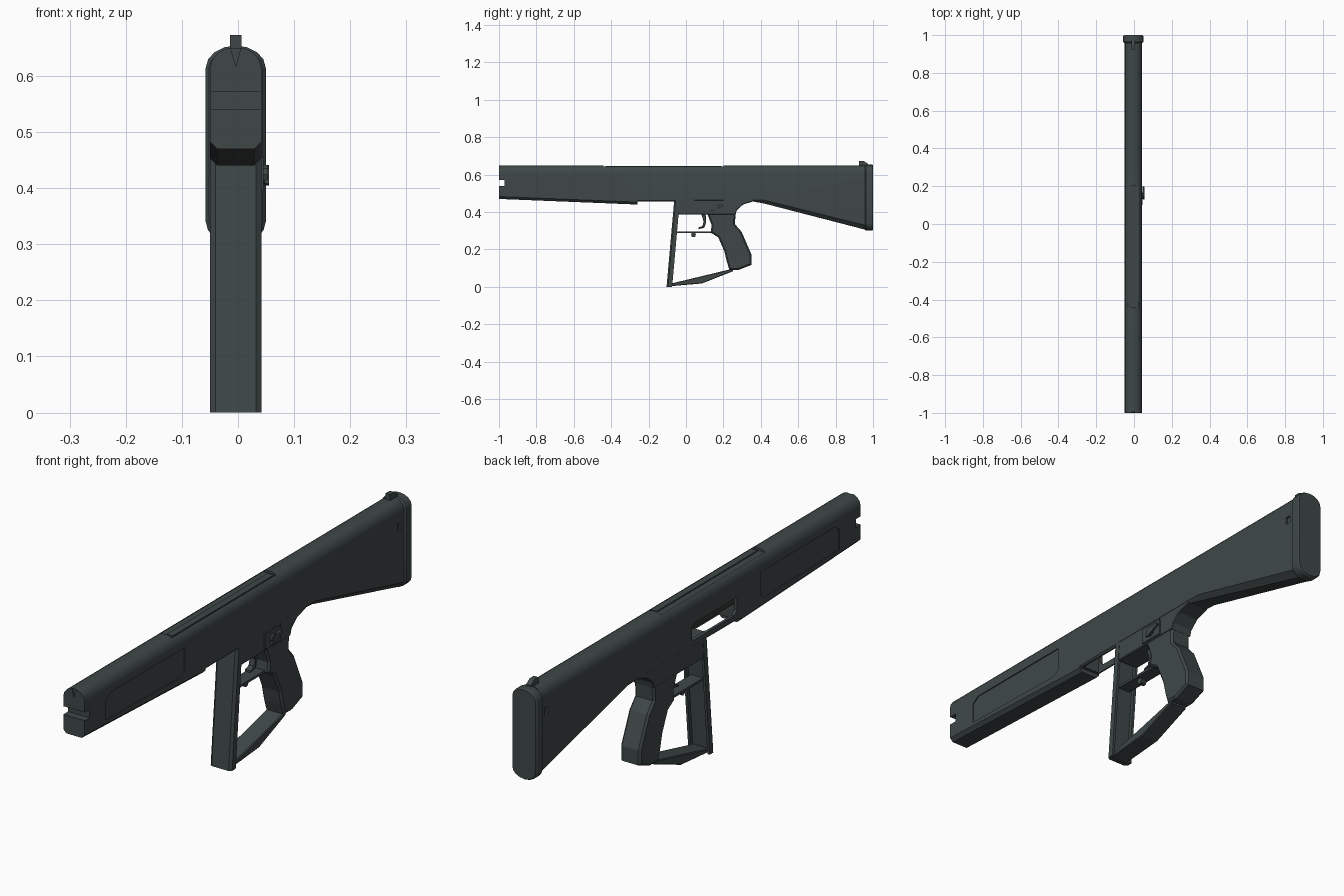
import bpy, bmesh, math
from mathutils import Vector

cube = bpy.data.objects.get("Cube")
if cube:
    bpy.data.objects.remove(cube, do_unlink=True)

CX = -0.004      # centre line of the body
HALF = 0.046     # half width of the body


def material(name, colour):
    mat = bpy.data.materials.new(name)
    mat.use_nodes = True
    mat.diffuse_color = colour
    mat.node_tree.nodes["Principled BSDF"].inputs["Base Color"].default_value = colour
    return mat


body_mat = material("dark_blue_grey", (0.050, 0.064, 0.064, 1))
bolt_mat = material("dark_neutral_grey", (0.036, 0.036, 0.035, 1))


def finish(name, bm):
    bmesh.ops.recalc_face_normals(bm, faces=bm.faces)
    mesh = bpy.data.meshes.new(name)
    bm.to_mesh(mesh)
    bm.free()
    mesh.materials.append(body_mat)
    obj = bpy.data.objects.new(name, mesh)
    bpy.context.collection.objects.link(obj)
    return obj


def loft(name, rings):
    """Skin a list of equal-length closed rings and cap both ends."""
    bm = bmesh.new()
    loops = [[bm.verts.new(p) for p in ring] for ring in rings]
    n = len(loops[0])
    for a, b in zip(loops, loops[1:]):
        for i in range(n):
            j = (i + 1) % n
            bm.faces.new((a[i], a[j], b[j], b[i]))
    bm.faces.new(loops[0])
    bm.faces.new(loops[-1])
    return finish(name, bm)


def side_prism(name, pts, half, cx=CX, chamfer=0):
    """Side profile (y, z) extruded across x, with optional chamfered rims."""
    obj = loft(name, [[(cx + x, y, z) for y, z in pts] for x in (-half, half)])
    if chamfer:
        bm = bmesh.new()
        bm.from_mesh(obj.data)
        rims = [e for e in bm.edges if abs(e.verts[0].co.x - e.verts[1].co.x) < 1e-5]
        bmesh.ops.bevel(bm, geom=rims, offset=chamfer, segments=1, affect='EDGES', clamp_overlap=True)
        bm.to_mesh(obj.data)
        bm.free()
    return obj


def box(name, lo, hi):
    (x0, y0, z0), (x1, y1, z1) = lo, hi
    return side_prism(name, [(y0, z0), (y1, z0), (y1, z1), (y0, z1)], (x1 - x0) / 2, (x0 + x1) / 2)


def cut(obj, cutter):
    mod = obj.modifiers.new("cut", 'BOOLEAN')
    mod.operation = 'DIFFERENCE'
    mod.solver = 'EXACT'
    mod.object = cutter
    cutter.hide_render = True
    bpy.context.view_layer.objects.active = obj
    bpy.ops.object.modifier_apply(modifier=mod.name)
    bpy.data.objects.remove(cutter, do_unlink=True)


def section(y, bottom, top=0.65, low=0.013):
    """Cross-section with a rounded top and chamfered lower corners."""
    r = HALF * 0.85
    arc = [(HALF - r + r * math.cos(a), top - r + r * math.sin(a))
           for a in (math.radians(d) for d in (0, 25, 50, 72, 90))]
    right = [(HALF - low, bottom), (HALF, bottom + low)] + arc
    pts = right + [(-x, z) for x, z in reversed(right)]
    return [(CX + x, y, z) for x, z in pts]


# Receiver and stock
receiver = loft("receiver_and_stock", [
    section(-0.262, 0.456, low=0.005), section(0.36, 0.456, low=0.009),
    section(0.42, 0.445, low=0.018), section(0.957, 0.306, low=0.024)])
# Fore end, deeper toward the rear
fore_end = loft("fore_end", [section(-1, 0.47), section(-0.26, 0.44)])

# Open well underneath, side port on the right, and the bolt behind it
cut(receiver, box("well_cutter", (CX - 0.035, -0.248, 0.40), (CX + 0.035, -0.068, 0.557)))
cut(receiver, box("pocket_cutter", (CX - 0.032, -0.235, 0.476), (CX + 0.033, 0.043, 0.553)))
port = [(-0.24, 0.498), (-0.225, 0.482), (0.036, 0.482), (0.036, 0.533), (0.02, 0.547), (-0.24, 0.547)]
cut(receiver, side_prism("port_cutter", port, 0.035, -0.06))
bolt = box("bolt", (CX - 0.028, -0.252, 0.514), (CX + 0.038, 0.05, 0.562))
bolt.data.materials[0] = bolt_mat

# Slot along the top with a raised strip in it
for part, y0, y1 in ((receiver, -0.30, 0.20), (fore_end, -0.44, -0.20)):
    cut(part, box("slot_cutter", (CX - 0.028, y0, 0.641), (CX + 0.028, y1, 0.70)))
box("top_slot_strip", (CX - 0.002, -0.43, 0.635), (CX + 0.024, 0.19, 0.6455))

# Muzzle slots and the V mark on the front face
cut(fore_end, box("muzzle_cutter", (-0.1, -1.1, 0.54), (0.1, -0.97, 0.572)))
cut(fore_end, loft("mark_cutter", [[(CX - 0.012, y, 0.66), (CX + 0.012, y, 0.66), (CX, y, 0.617)]
                                   for y in (-1.05, -0.996)]))

# Shallow side panels and sling recesses
panel = [(-0.87, 0.492), (-0.41, 0.483), (-0.385, 0.50), (-0.385, 0.59), (-0.84, 0.59), (-0.87, 0.57)]
for s in (-1, 1):
    cut(fore_end, side_prism("panel_cutter", panel, 0.01, CX + s * (HALF + 0.006)))
    cut(receiver, box("sling_cutter", (CX + s * HALF - 0.008, 0.918, 0.54),
                      (CX + s * HALF + 0.008, 0.94, 0.568)))

# Butt pad with rounded ends
pad = []
for y, grow in ((0.957, 0), (0.963, 0.006), (0.994, 0.006), (1.0, 0.002)):
    ring = []
    for mid, start in ((0.614, 0), (0.340, 180)):
        for k in range(9):
            a = math.radians(start + k * 22.5)
            ring.append((CX + (0.0475 + grow) * math.cos(a), y, mid + (0.034 + grow) * math.sin(a)))
    pad.append(ring)
loft("butt_pad", pad)

# Rear sight
side_prism("rear_sight", [(0.925, 0.64), (0.925, 0.673), (0.95, 0.673), (0.972, 0.658), (0.972, 0.64)],
           0.01)

# Trigger housing and pistol grip
side_prism("trigger_housing", [(-0.045, 0.47), (-0.04, 0.387), (0.265, 0.387), (0.272, 0.41),
                               (0.305, 0.44), (0.36, 0.457), (0.36, 0.475)], HALF - 0.001, chamfer=0.003)
side_prism("grip", [(0.11, 0.40), (0.265, 0.40), (0.262, 0.335), (0.297, 0.295), (0.349, 0.175),
                    (0.349, 0.117), (0.28, 0.09), (0.232, 0.09), (0.218, 0.135), (0.205, 0.19),
                    (0.172, 0.265), (0.132, 0.29), (0.137, 0.33)], 0.043, chamfer=0.008)

# Front strap: flat web with side flanges, leaning forward at the foot
top, foot = Vector((-0.063, 0.462)), Vector((-0.104, 0))
outline = [(-HALF, 0.03), (-HALF, 0.008), (-0.036, 0), (0.036, 0), (HALF, 0.008), (HALF, 0.03),
           (0.036, 0.03), (0.036, 0.016), (-0.036, 0.016), (-0.036, 0.03)]
loft("front_strap", [[(CX + x, p.x + d, p.y) for x, d in outline] for p in (foot, top)])

# Lower guard between strap and grip
side_prism("lower_guard", [(-0.09, 0.003), (0.085, 0.018), (0.25, 0.083), (0.25, 0.097), (-0.09, 0.015)],
           0.036, chamfer=0.003)

# Trigger guard, trigger and catch
box("trigger_guard", (CX - 0.026, -0.07, 0.288), (CX + 0.026, 0.145, 0.297))
side_prism("trigger", [(0.082, 0.39), (0.105, 0.39), (0.108, 0.345), (0.097, 0.315), (0.066, 0.309),
                       (0.066, 0.317), (0.088, 0.325), (0.094, 0.35)], 0.013, chamfer=0.002)
catch = [(0.04 + 0.013 * math.cos(k * math.pi / 4), 0.278 + 0.013 * math.sin(k * math.pi / 4))
         for k in range(8)]
side_prism("guard_catch", catch, 0.012)

# Selector plate, hub and lever on the left
x0 = CX + HALF
box("selector_plate", (x0 - 0.004, 0.10, 0.395), (x0 + 0.003, 0.20, 0.455))
hub = [(0.15 + 0.018 * math.cos(k * math.pi / 5), 0.424 + 0.018 * math.sin(k * math.pi / 5))
       for k in range(10)]
side_prism("selector_hub", hub, 0.005, x0 + 0.006)
side_prism("selector_lever", [(0.13, 0.408), (0.143, 0.405), (0.198, 0.432), (0.19, 0.441), (0.15, 0.434)],
           0.004, x0 + 0.0095)

# Smooth only the gentle curves
for name in ("receiver_and_stock", "fore_end", "butt_pad"):
    obj = bpy.data.objects[name]
    bpy.ops.object.select_all(action='DESELECT')
    obj.select_set(True)
    bpy.context.view_layer.objects.active = obj
    bpy.ops.object.shade_smooth_by_angle(angle=math.radians(28))
